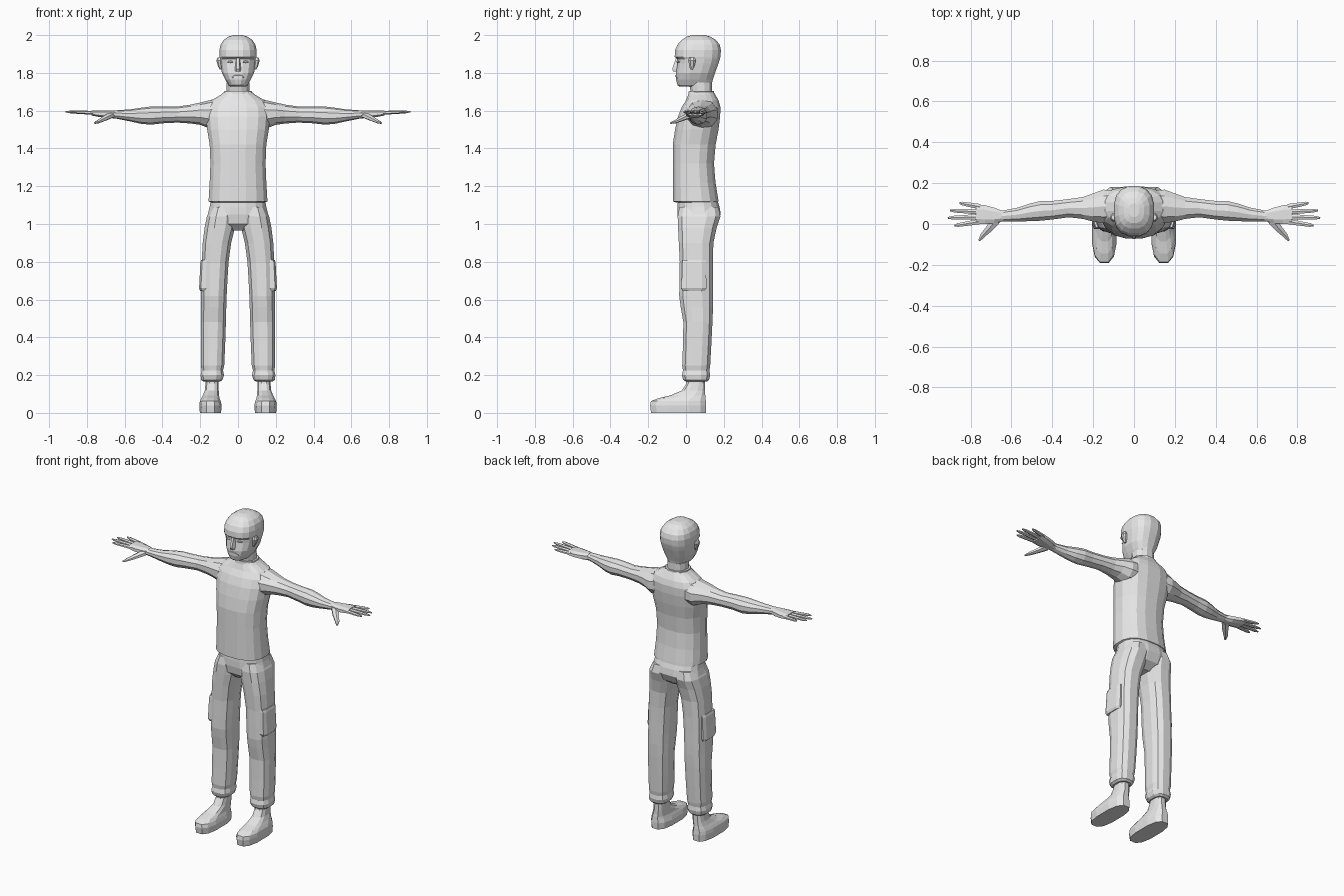
import bpy, bmesh, math
from mathutils import Vector

grey = bpy.data.materials.new("light grey")
grey.diffuse_color = (0.8, 0.8, 0.8, 1)


def finish(name, bm, mirror):
    bmesh.ops.recalc_face_normals(bm, faces=bm.faces)
    me = bpy.data.meshes.new(name)
    bm.to_mesh(me)
    bm.free()
    me.materials.append(grey)
    ob = bpy.data.objects.new(name, me)
    bpy.context.collection.objects.link(ob)
    if mirror:
        m = ob.modifiers.new("mirror", 'MIRROR')
        m.use_mirror_merge = False
    return ob


def skin(name, rings, mirror=False):
    """Joins rings of points with quads and closes both ends."""
    bm = bmesh.new()
    vs = [[bm.verts.new(p) for p in r] for r in rings]
    n = len(vs[0])
    for a, b in zip(vs, vs[1:]):
        for i in range(n):
            j = (i + 1) % n
            bm.faces.new((a[i], a[j], b[j], b[i]))
    bm.faces.new(vs[0])
    bm.faces.new(vs[-1])
    return finish(name, bm, mirror)


def unit_ring(n, e):
    """Rounded-square outline that fills -1..1 both ways."""
    pts = []
    for i in range(n):
        a = 2 * math.pi * (i + 0.5) / n
        c, s = math.cos(a), math.sin(a)
        pts.append((math.copysign(abs(c) ** (2 / e), c), math.copysign(abs(s) ** (2 / e), s)))
    mu, mv = max(p[0] for p in pts), max(p[1] for p in pts)
    return [(u / mu, v / mv) for u, v in pts]


def loft(name, rows, n=12, e=2.3, axis='z', mirror=False):
    """Rows are (position, a0, a1, b0, b1): x and y bounds along z, y and z bounds along x."""
    rings = []
    for t, a0, a1, b0, b1 in rows:
        ring = []
        for u, v in unit_ring(n, e):
            a, b = (a0 + a1 + u * (a1 - a0)) / 2, (b0 + b1 + v * (b1 - b0)) / 2
            ring.append((a, b, t) if axis == 'z' else (t, a, b))
        rings.append(ring)
    return skin(name, rings, mirror)


def body(name, rows, **kw):
    """Centred loft: rows are (z, half width, front y, back y)."""
    return loft(name, [(z, -w, w, f, b) for z, w, f, b in rows], **kw)


def finger(name, pts, radii, flat=0.8):
    """Six-sided tapered tube along a path."""
    pts = [Vector(p) for p in pts]
    rings = []
    for i, (p, r) in enumerate(zip(pts, radii)):
        d = (pts[min(i + 1, len(pts) - 1)] - pts[max(i - 1, 0)]).normalized()
        side = d.cross(Vector((0, 0, 1))).normalized()
        up = side.cross(d)
        rings.append([p + side * u * r + up * v * r * flat for u, v in unit_ring(6, 2)])
    return skin(name, rings, True)


# Head, neck and ears
body("head", [(1.728, .040, -.035, .12), (1.735, .050, -.045, .135), (1.765, .068, -.053, .142),
              (1.80, .085, -.053, .154), (1.85, .094, -.044, .172), (1.873, .097, -.044, .179),
              (1.885, .099, -.060, .182), (1.92, .099, -.058, .185), (1.95, .092, -.045, .178),
              (1.975, .075, -.022, .158), (1.992, .050, .005, .128), (2.0, .025, .035, .10)], n=16, e=2.5)
body("neck", [(1.66, .075, .02, .145), (1.70, .060, .025, .138), (1.75, .060, .015, .138)], n=12)
loft("ear", [(1.818, .085, .097, .022, .036), (1.835, .085, .106, .018, .045),
             (1.865, .085, .115, .012, .052), (1.882, .088, .109, .02, .045)], n=8, mirror=True)

# Nose, eyes and mouth
skin("nose", [[(-.010, -.040, 1.878), (.010, -.040, 1.878), (.007, -.054, 1.878), (-.007, -.054, 1.878)],
              [(-.017, -.045, 1.82), (.017, -.045, 1.82), (.007, -.073, 1.82), (-.007, -.073, 1.82)],
              [(-.017, -.045, 1.808), (.017, -.045, 1.808), (.007, -.068, 1.808), (-.007, -.068, 1.808)]])
loft("eye", [(.026, -.050, -.038, 1.856, 1.861), (.040, -.050, -.038, 1.853, 1.865),
             (.056, -.044, -.032, 1.856, 1.861)], n=6, axis='x', mirror=True)
loft("mouth", [(-.038, -.047, -.036, 1.768, 1.776), (-.018, -.058, -.045, 1.780, 1.789),
               (.018, -.058, -.045, 1.780, 1.789), (.038, -.047, -.036, 1.768, 1.776)], n=6, axis='x')

# Shirt with hem and collar
body("shirt", [(1.115, .145, -.055, .16), (1.12, .156, -.070, .172), (1.135, .155, -.070, .170),
               (1.22, .150, -.070, .156), (1.32, .146, -.070, .148), (1.42, .150, -.070, .157),
               (1.50, .163, -.058, .172), (1.57, .170, -.042, .181), (1.62, .165, -.022, .182),
               (1.655, .140, .0, .172), (1.685, .090, .012, .155), (1.70, .072, .018, .146)], n=16, e=2.5)
body("collar", [(1.68, .078, .012, .15), (1.705, .072, .015, .148), (1.705, .060, .025, .138)], n=12)

# Arms
loft("arm", [(.08, .01, .165, 1.50, 1.675), (.15, .005, .168, 1.505, 1.655), (.20, .012, .150, 1.525, 1.643),
             (.25, .025, .132, 1.532, 1.632), (.32, .033, .122, 1.537, 1.622), (.40, .022, .113, 1.533, 1.622),
             (.46, .016, .112, 1.526, 1.622), (.51, .014, .100, 1.530, 1.616), (.57, .012, .080, 1.543, 1.607),
             (.64, .012, .066, 1.557, 1.602), (.665, .010, .068, 1.560, 1.602)],
     n=10, e=2.1, axis='x', mirror=True)

# Hands
loft("palm", [(.65, .014, .066, 1.560, 1.602), (.685, .004, .080, 1.560, 1.602),
              (.73, .0, .092, 1.566, 1.602), (.775, .002, .096, 1.574, 1.602)],
     n=8, e=2.6, axis='x', mirror=True)
for name, root, tip in (("little_finger", .085, (.855, .103)), ("ring_finger", .060, (.900, .066)),
                        ("middle_finger", .036, (.912, .030)), ("index_finger", .012, (.880, -.008))):
    a, b = Vector((.755, root, 1.588)), Vector((*tip, 1.594))
    finger(name, [a, a.lerp(b, .5), a.lerp(b, .85), b], (.013, .011, .009, .004))
finger("thumb", [(.675, .02, 1.575), (.705, -.018, 1.560), (.74, -.055, 1.542), (.758, -.082, 1.534)],
       (.022, .018, .012, .005))

# Trousers: seat, legs and gathered cuffs
body("trouser_seat", [(1.14, .142, -.042, .160), (1.09, .150, -.045, .178), (1.05, .160, -.045, .184),
                      (1.00, .150, -.036, .160), (.965, .06, .0, .11)], n=16, e=2.5)
loft("trouser_leg", [(1.09, .02, .142, -.035, .172), (1.04, .010, .165, -.044, .182),
                     (.98, .016, .177, -.042, .162), (.90, .036, .187, -.038, .145), (.80, .050, .192, -.033, .142),
                     (.70, .056, .194, -.035, .142), (.62, .060, .195, -.036, .143), (.56, .062, .195, -.028, .143),
                     (.48, .064, .197, -.014, .140), (.36, .068, .197, -.016, .134), (.25, .073, .197, -.020, .128),
                     (.225, .079, .192, -.016, .124), (.20, .074, .198, -.022, .128), (.175, .082, .195, -.015, .122),
                     (.165, .095, .182, .0, .11)], n=12, e=2.6, mirror=True)

# Side pocket with a flared lower edge
loft("cargo_pocket", [(.81, .15, .194, -.018, .104), (.795, .15, .199, -.020, .106),
                      (.66, .15, .206, -.024, .108), (.645, .15, .200, -.016, .100)],
     n=8, e=4, mirror=True)

# Shoes
loft("shoe", [(0, .090, .202, -.185, .106), (.04, .086, .205, -.190, .107), (.062, .092, .202, -.186, .105),
              (.078, .098, .194, -.145, .104), (.092, .100, .186, -.085, .102), (.118, .102, .176, -.022, .101),
              (.155, .102, .172, .002, .100), (.19, .104, .170, .005, .100)], n=12, e=2.7, mirror=True)
